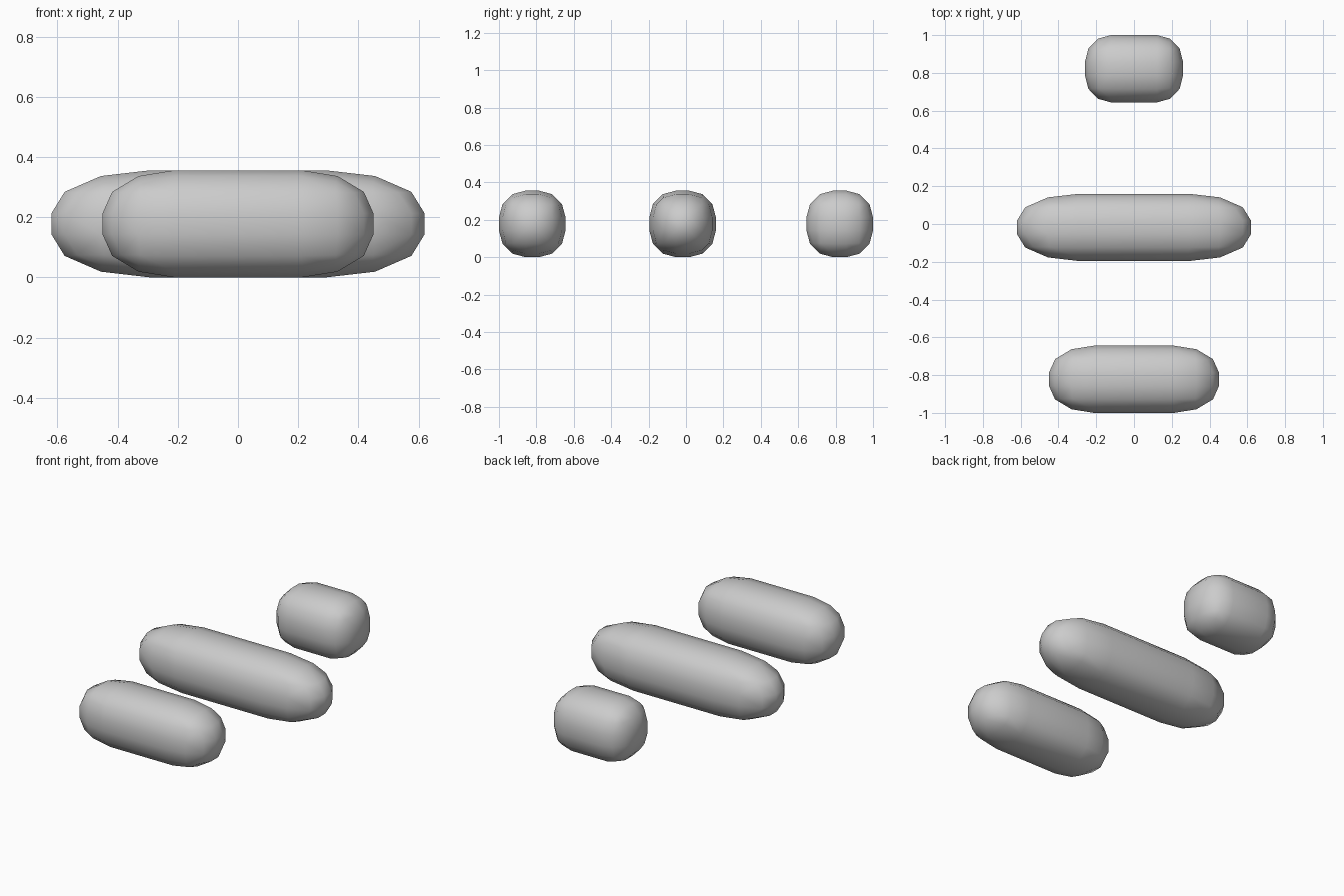
import bpy, bmesh

if "Cube" in bpy.data.objects:
    bpy.data.objects.remove(bpy.data.objects["Cube"])

R = 0.178        # half height and half depth of each pill
BEVEL = 0.143    # rounding radius, leaves a small flat on each side
CAP = 0.53       # share of the half length taken by the rounded end


def pill(name, half_length, y):
    """Rounded bar along x: a fully bevelled box, then stretched."""
    hx = BEVEL / CAP
    bm = bmesh.new()
    bmesh.ops.create_cube(bm, size=2)
    bmesh.ops.scale(bm, vec=(hx, R, R), verts=bm.verts)
    bmesh.ops.bevel(bm, geom=bm.edges[:], offset=BEVEL, offset_type='OFFSET',
                    segments=3, profile=0.5, affect='EDGES')
    bmesh.ops.scale(bm, vec=(half_length / hx, 1, 1), verts=bm.verts)
    bmesh.ops.recalc_face_normals(bm, faces=bm.faces)
    for f in bm.faces:
        f.smooth = True
    mesh = bpy.data.meshes.new(name)
    bm.to_mesh(mesh)
    bm.free()
    obj = bpy.data.objects.new(name, mesh)
    obj.location = (0, y, R)
    bpy.context.collection.objects.link(obj)


# three separate bars, front to back
pill("front_bar", 0.45, -0.822)
pill("middle_bar", 0.62, -0.018)
pill("back_bar", 0.26, 0.822)
